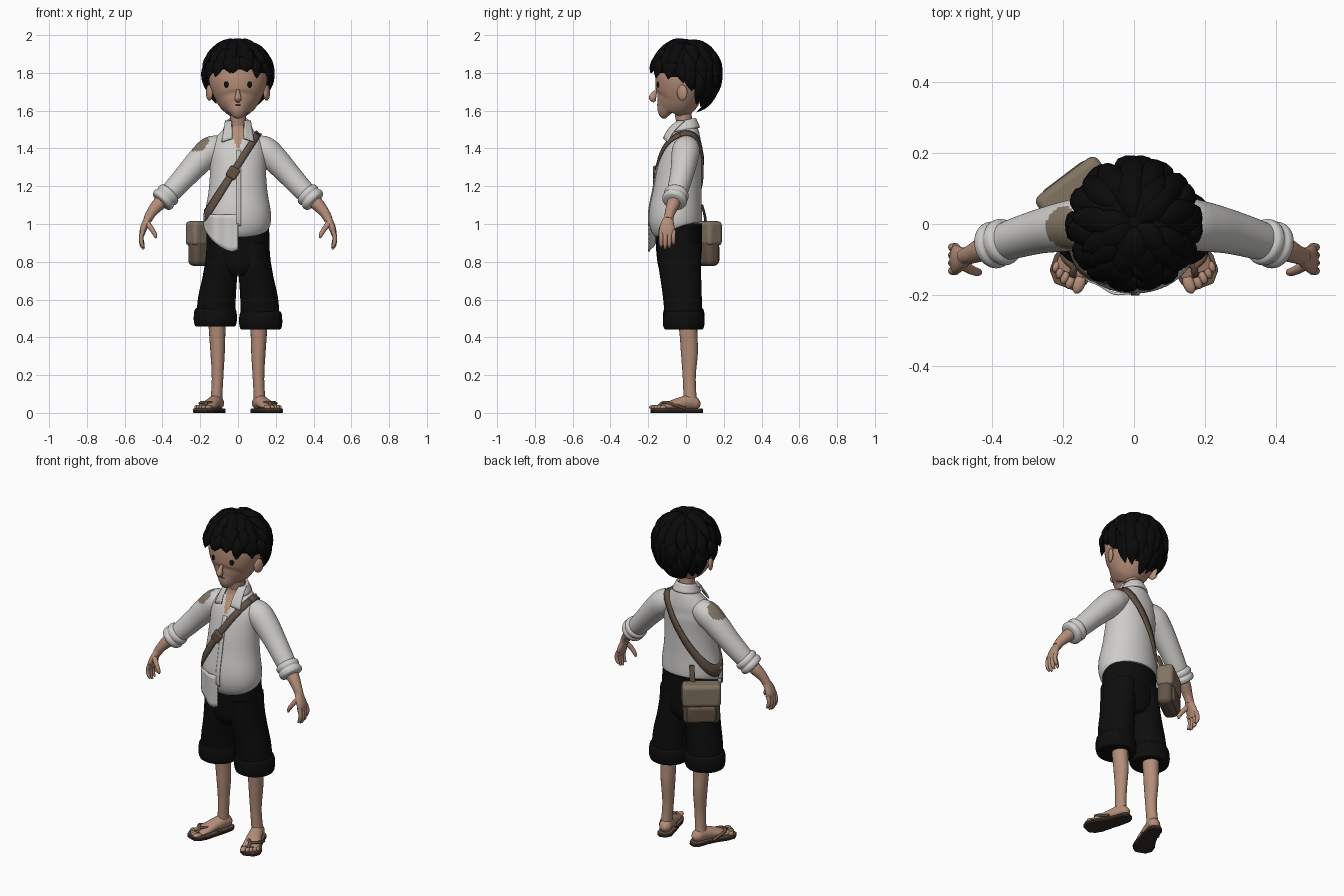
import bpy, bmesh, random
from math import sin, cos, pi, radians, atan2, acos
from mathutils import Vector, Matrix
from mathutils.bvhtree import BVHTree

random.seed(4)
if "Cube" in bpy.data.objects:
    bpy.data.objects.remove(bpy.data.objects["Cube"])
X, Y, Z = Vector((1, 0, 0)), Vector((0, 1, 0)), Vector((0, 0, 1))


def colour(name, *rgb):
    m = bpy.data.materials.new(name)
    m.use_nodes = True
    m.diffuse_color = (*rgb, 1)
    b = m.node_tree.nodes["Principled BSDF"]
    b.inputs["Base Color"].default_value = (*rgb, 1)
    b.inputs["Roughness"].default_value = 0.9
    return m


SKIN = colour("skin", .46, .27, .19)
SHIRT = colour("shirt cloth", .62, .61, .59)
BLACK = colour("black hair", .003, .003, .003)
TROUSER = colour("trouser cloth", .004, .004, .004)
DARK = colour("eye dark", .006, .004, .004)
CANVAS = colour("bag canvas", .22, .175, .12)
LEATHER = colour("strap leather", .12, .085, .06)
PATCH = colour("patch cloth", .23, .18, .13)
SANDAL = colour("sandal straw", .13, .08, .055)
SOLE = colour("sole rubber", .035, .025, .022)


def finish(name, bm, *mats, rule=None, thick=0, bevel=0):
    bmesh.ops.recalc_face_normals(bm, faces=bm.faces)
    me = bpy.data.meshes.new(name)
    for f in bm.faces:
        f.smooth = True
        if rule:
            f.material_index = int(rule(f.calc_center_median()))
    bm.to_mesh(me)
    bm.free()
    me.set_sharp_from_angle(angle=radians(50))
    for m in mats:
        me.materials.append(m)
    ob = bpy.data.objects.new(name, me)
    bpy.context.collection.objects.link(ob)
    if thick:
        s = ob.modifiers.new("thickness", "SOLIDIFY")
        s.thickness, s.offset = thick, 0
    if bevel:
        b = ob.modifiers.new("bevel", "BEVEL")
        b.width, b.segments = bevel, 4
    return ob


def add_loft(bm, st, ref=Y, seg=20, sub=4):
    """Smooth tube through stations (x, y, z, half width, half depth)."""
    rows = []
    for i in range(len(st) - 1):
        a, b, c, d = (st[max(i - 1, 0)], st[i], st[i + 1], st[min(i + 2, len(st) - 1)])
        for k in range(sub + (i == len(st) - 2)):
            t = k / sub
            rows.append([q + .5 * t * (r - p + t * (2 * p - 5 * q + 4 * r - s + t * (3 * q - p - 3 * r + s)))
                         for p, q, r, s in zip(a, b, c, d)])
    rings = []
    for i, r in enumerate(rows):
        t = Vector(rows[min(i + 1, len(rows) - 1)][:3]) - Vector(rows[max(i - 1, 0)][:3])
        t.normalize()
        u = ref.cross(t).normalized()
        v = t.cross(u)
        rings.append([bm.verts.new(Vector(r[:3]) + u * max(r[3], .001) * cos(j * 2 * pi / seg)
                                   + v * max(r[4], .001) * sin(j * 2 * pi / seg)) for j in range(seg)])
    for p, q in zip(rings, rings[1:]):
        for j in range(seg):
            k = (j + 1) % seg
            bm.faces.new((p[j], p[k], q[k], q[j]))
    bm.faces.new(rings[0][::-1])
    bm.faces.new(rings[-1])


def loft(name, st, *mats, ref=Y, seg=20, sub=4, side=1, rule=None):
    bm = bmesh.new()
    add_loft(bm, [(s[0] * side, *s[1:]) for s in st], ref, seg, sub)
    return finish(name, bm, *mats, rule=rule)


def tube(pts, r):
    return [(*p, k, k) for p, k in zip(pts, r)]


def blob(name, loc, size, mat, turn=0):
    bm = bmesh.new()
    bmesh.ops.create_uvsphere(bm, u_segments=16, v_segments=10, radius=1,
                              matrix=Matrix.Translation(loc) @ Matrix.Rotation(turn, 4, "Z") @ Matrix.Diagonal((*size, 1)))
    return finish(name, bm, mat)


def box(name, loc, size, mat, turn, bevel):
    bm = bmesh.new()
    bmesh.ops.create_cube(bm, size=1, matrix=Matrix.Translation(loc) @ turn @ Matrix.Diagonal((*size, 1)))
    return finish(name, bm, mat, bevel=bevel)


def tree(ob):
    return BVHTree.FromPolygons([v.co for v in ob.data.vertices], [p.vertices for p in ob.data.polygons])


# Head and face
head = loft("head", [(0, -.085, 1.578, .02, .03), (0, -.092, 1.592, .052, .06), (0, -.076, 1.62, .086, .09),
                     (0, -.052, 1.66, .118, .116), (0, -.032, 1.72, .146, .135), (0, -.02, 1.78, .156, .142),
                     (0, -.012, 1.85, .145, .14), (0, 0, 1.92, .1, .1), (0, 0, 1.95, .02, .02)], SKIN, seg=40)
face = tree(head)


def on_face(x, z):
    return face.ray_cast(Vector((x, -1, z)), Y)[0]


loft("nose", [(0, -.155, 1.71, .008, .006), (0, -.168, 1.69, .012, .014),
              (0, -.176, 1.667, .019, .02), (0, -.165, 1.648, .01, .008)], SKIN)
blob("mouth", on_face(0, 1.63), (.018, .003, .002), DARK)
loft("neck", tube([(0, .01, 1.42), (0, 0, 1.5), (0, -.012, 1.56), (0, -.02, 1.64)], (.06, .047, .043, .05)), SKIN)
for s, side in ((1, "left"), (-1, "right")):
    blob(side + "_eye", on_face(.062 * s, 1.738), (.013, .004, .018), DARK, .4 * s)
    blob(side + "_ear", (.152 * s, -.02, 1.695), (.014, .03, .042), SKIN, -.45 * s)

# Hair: a cap trimmed along the hairline, covered with pointed locks


def hairline(a):
    return radians(110 - (24 if cos(a) > 0 else 42) * cos(a))


def scalp(a, p, k=1):
    return Vector((.173 * k * sin(p) * sin(a), -.174 * k * sin(p) * cos(a),
                   1.80 + (.168 if cos(p) > 0 else .2) * k * cos(p)))


bm = bmesh.new()
bmesh.ops.create_uvsphere(bm, u_segments=40, v_segments=28, radius=1)
for v in bm.verts:
    v.co.z = max(-1, min(1, v.co.z))
bare = [f for f in bm.faces for c in [f.calc_center_median().normalized()]
        if acos(c.z) > hairline(atan2(c.x, -c.y)) * .95]
bmesh.ops.delete(bm, geom=bare, context="FACES")
for v in bm.verts:
    v.co = scalp(atan2(v.co.x, -v.co.y), acos(max(-1, min(1, v.co.z))))
for start, end, count in ((.03, .42, 8), (.18, .65, 13), (.42, .86, 18), (.66, 1.04, 24)):
    for i in range(count):
        a = (i + random.uniform(.1, .9)) * 2 * pi / count
        lim, drift = hairline(a), random.uniform(-.16, .16)
        e = end * random.uniform(.93, 1.05)
        st = []
        for t, lift, w in ((0, .96, .01), (.3, 1.015, .034), (.7, 1.05, .028), (1, 1.09, .002)):
            st.append((*scalp(a + drift * t, (start + (e - start) * t) * lim, lift), w, w * .5))
        add_loft(bm, st, (scalp(a, (start + e) / 2 * lim) - Vector((0, 0, 1.8))).normalized(), 8, 3)
finish("hair", bm, BLACK)

# Shirt body with an open neck
shirt = loft("shirt_body", [(0, -.045, .965, .15, .115), (0, -.053, .995, .171, .137), (0, -.055, 1.06, .174, .14),
                            (0, -.046, 1.17, .156, .128), (0, -.035, 1.28, .148, .118), (0, -.018, 1.38, .148, .105),
                            (0, -.002, 1.44, .13, .084), (0, .004, 1.485, .093, .066), (0, 0, 1.525, .055, .05)],
             SHIRT, SKIN, seg=96, sub=8, rule=lambda c: c.y < 0 and abs(c.x) < (c.z - 1.385) * .38)
skins = [tree(shirt)]


def grid(name, mat, fn, nu, nv, thick):
    bm = bmesh.new()
    vs = [[bm.verts.new(fn(i / nu, j / nv)) for j in range(nv + 1)] for i in range(nu + 1)]
    for i in range(nu):
        for j in range(nv):
            bm.faces.new((vs[i][j], vs[i + 1][j], vs[i + 1][j + 1], vs[i][j + 1]))
    return finish(name, bm, mat, thick=thick)


# Loose shirt tail on the right front, hanging to a low corner
def tail(u, v):
    a = -1.5 + 1.5 * u
    low = .985 - .135 * sin(u * pi / 2) ** 1.4 + .015 * max(0, u - .9) * 10
    return Vector((.179 * sin(a), -.053 - .146 * cos(a) - .004 * sin(u * 18), 1.05 + (low - 1.05) * v))


grid("shirt_tail", SHIRT, tail, 24, 8, .008)


def placket(u, v):
    x, z = -.008 + .024 * u, 1.39 - .4 * v
    return skins[0].ray_cast(Vector((x, -1, z)), Y)[0] - Y * .003


grid("button_placket", SHIRT, placket, 2, 24, .006)

# Collar: a stand at the back and two pointed flaps


def stand(u, v):
    a = .75 + (2 * pi - 1.5) * u
    r = .052 + .022 * v
    return Vector((r * sin(a), -.005 - r * cos(a), 1.548 - .05 * v - .012 * cos(a)))


grid("collar_stand", SHIRT, stand, 28, 4, .012)
for s, side in ((1, "left"), (-1, "right")):
    def flap(u, v):
        top = Vector((.034 + .032 * u, -.045 + .035 * u, 1.545))
        tip = Vector((.03 + .055 * u, -.118 + .02 * u, 1.452 - .018 * u))
        p = top.lerp(tip, v) - Y * .012 * sin(v * pi)
        return Vector((p.x * s, p.y, p.z))
    grid(side + "_collar_flap", SHIRT, flap, 5, 6, .009)

    # Sleeve, rolled cuff, forearm and hand
    sleeve = loft(side + "_sleeve", tube([(.08, .005, 1.415), (.14, 0, 1.392), (.2, -.008, 1.338), (.27, -.022, 1.262),
                                          (.34, -.042, 1.185), (.38, -.055, 1.145)],
                                         (.055, .073, .07, .062, .056, .05)),
                  SHIRT, PATCH, seg=48, sub=8, side=s,
                  rule=lambda c: (c - Vector((-.195, -.012, 1.415))).length < .062)
    skins.append(tree(sleeve))
    axis = Vector((.66, -.22, -.66))
    loft(side + "_rolled_cuff", tube([Vector((.355, -.046, 1.17)) + axis * d for d in (0, .012, .03, .042, .058, .078, .085)],
                                     (.05, .064, .066, .061, .067, .061, .04)), SHIRT, side=s, seg=32)
    loft(side + "_forearm", tube([(.37, -.05, 1.15), (.42, -.068, 1.105), (.458, -.085, 1.06), (.478, -.092, 1.025)],
                                 (.036, .035, .027, .024)), SKIN, side=s)
    loft(side + "_palm", [(.47, -.09, 1.04, .02, .022), (.488, -.098, 1.005, .02, .034),
                          (.502, -.1, .97, .018, .041), (.508, -.1, .94, .012, .036)], SKIN, side=s)
    for i, n in enumerate(("index", "middle", "ring", "little")):
        y, l = -.132 + .022 * i, (.068, .078, .072, .055)[i]
        loft(f"{side}_{n}_finger", tube([(.502, y, .965), (.513, y, .965 - l * .55), (.508, y, .962 - l), (.497, y, .945 - l)],
                                        (.012, .0115, .0105, .005)), SKIN, side=s, seg=12)
    loft(side + "_thumb", tube([(.482, -.115, 1.005), (.458, -.13, .975), (.44, -.136, .945), (.434, -.137, .925)],
                               (.016, .013, .011, .005)), SKIN, side=s, seg=12)

    # Trouser leg, turned-up hem, bare leg
    loft(side + "_trouser_leg", [(.08, -.036, .9, .085, .118), (.085, -.034, .8, .088, .114), (.098, -.026, .7, .092, .107),
                                 (.112, -.018, .6, .1, .102), (.118, -.012, .5, .103, .1)], TROUSER, seg=28, side=s)
    d = -.008 * s
    loft(side + "_trouser_hem", [(.12, -.012, z + d, r, r - .004) for z, r in
                                 ((.45, .085), (.452, .106), (.48, .114), (.52, .113), (.543, .106), (.548, .09))],
         TROUSER, seg=28, side=s)
    loft(side + "_lower_leg", [(.112, .005, .56, .05, .055), (.11, .013, .42, .043, .047), (.108, .018, .32, .038, .045),
                               (.108, .017, .2, .031, .035), (.112, .02, .11, .03, .034), (.116, .024, .05, .032, .036)],
         SKIN, side=s)

    # Foot, toes and sandal
    foot = [(.098, .072, .04, .012, .014), (.104, .055, .046, .032, .03), (.115, .022, .056, .036, .04),
            (.138, -.04, .048, .041, .032), (.163, -.1, .036, .049, .02), (.178, -.138, .03, .046, .012)]
    loft(side + "_foot", foot, SKIN, ref=Z, side=s)
    for i, (r, f) in enumerate(((.017, .018), (.012, .022), (.0115, .016), (.011, .007), (.010, -.004))):
        k = (-.034, -.009, .01, .028, .044)[i]
        blob(f"{side}_toe_{i + 1}", (s * (.18 + .93 * k + .36 * f), -.14 + .36 * k - .93 * f, .03),
             (r, r * 1.7, .012), SKIN, .37 * s)
    outline = [(.097, .084, .02), (.103, .06, .04), (.12, .0, .043), (.14, -.05, .048), (.168, -.11, .06),
               (.186, -.15, .056), (.196, -.178, .03)]
    for n, mat, low, high in (("sandal_sole", SOLE, 0, .012), ("sandal_footbed", SANDAL, .012, .022)):
        bm = bmesh.new()
        rim = [(x + e * w * .93, y + e * w * .36) for e, run in ((1, outline), (-1, outline[::-1])) for x, y, w in run]
        bottom = bm.faces.new([bm.verts.new((x * s, y, low)) for x, y in rim])
        top = bmesh.ops.extrude_face_region(bm, geom=[bottom])["geom"]
        bmesh.ops.translate(bm, verts=[g for g in top if isinstance(g, bmesh.types.BMVert)], vec=(0, 0, high - low))
        finish(f"{side}_{n}", bm, mat, bevel=.003)
    toe_post = (.174, -.15, .03)
    for n, mid, end in (("inner", (.134, -.09, .052), (.092, -.03, .022)), ("outer", (.2, -.085, .05), (.178, -.005, .022))):
        loft(f"{side}_{n}_thong", tube([toe_post, (.17, -.125, .053), mid, end], (.007, .008, .009, .008)),
             SANDAL, ref=Z, side=s, seg=10)

loft("trouser_seat", [(0, -.035, .73, .05, .09), (0, -.036, .78, .15, .112), (0, -.037, .88, .168, .122),
                      (0, -.04, 1.0, .162, .124)], TROUSER, seg=40)

# Shoulder strap: a loop wrapped round the shirt from left shoulder to right hip
mid = Vector((-.05, -.03, 1.235))
along = Vector((.295, 0, .46)).normalized()
across = along.cross(Y)


def strap(u, v):
    d = along * cos(u * 2 * pi) - Y * sin(u * 2 * pi)
    o = mid + across * .036 * (v - .5)
    hits = [h[0] for h in (t.ray_cast(o + d, -d) for t in skins[:2]) if h[0]]
    return max(hits, key=lambda h: (h - o).dot(d)) + d * .007


grid("shoulder_strap", LEATHER, strap, 72, 2, .01)
buckle = strap(.2, .5)
tilt = Matrix.Rotation(atan2(along.x, along.z), 4, "Y")
box("strap_buckle", buckle, (.058, .026, .062), LEATHER, tilt, .01)

# Satchel on the right hip, facing back and outward
turn = Matrix.Rotation(radians(37), 4, "Z")
centre = Vector((-.168, .092, .89))
for n, off, size, mat, b in (("bag_body", (0, 0, -.01), (.205, .085, .205), LEATHER, .03),
                             ("bag_pocket", (0, .03, -.05), (.165, .05, .1), LEATHER, .02),
                             ("bag_flap", (0, .004, .06), (.216, .096, .13), CANVAS, .022)):
    box(n, centre + turn @ Vector(off), size, mat, turn, b)
loft("bag_strap_end", [(-.1, .085, 1.1, .016, .006), (-.112, .1, 1.04, .018, .007), (-.125, .11, .96, .018, .006)], LEATHER)
